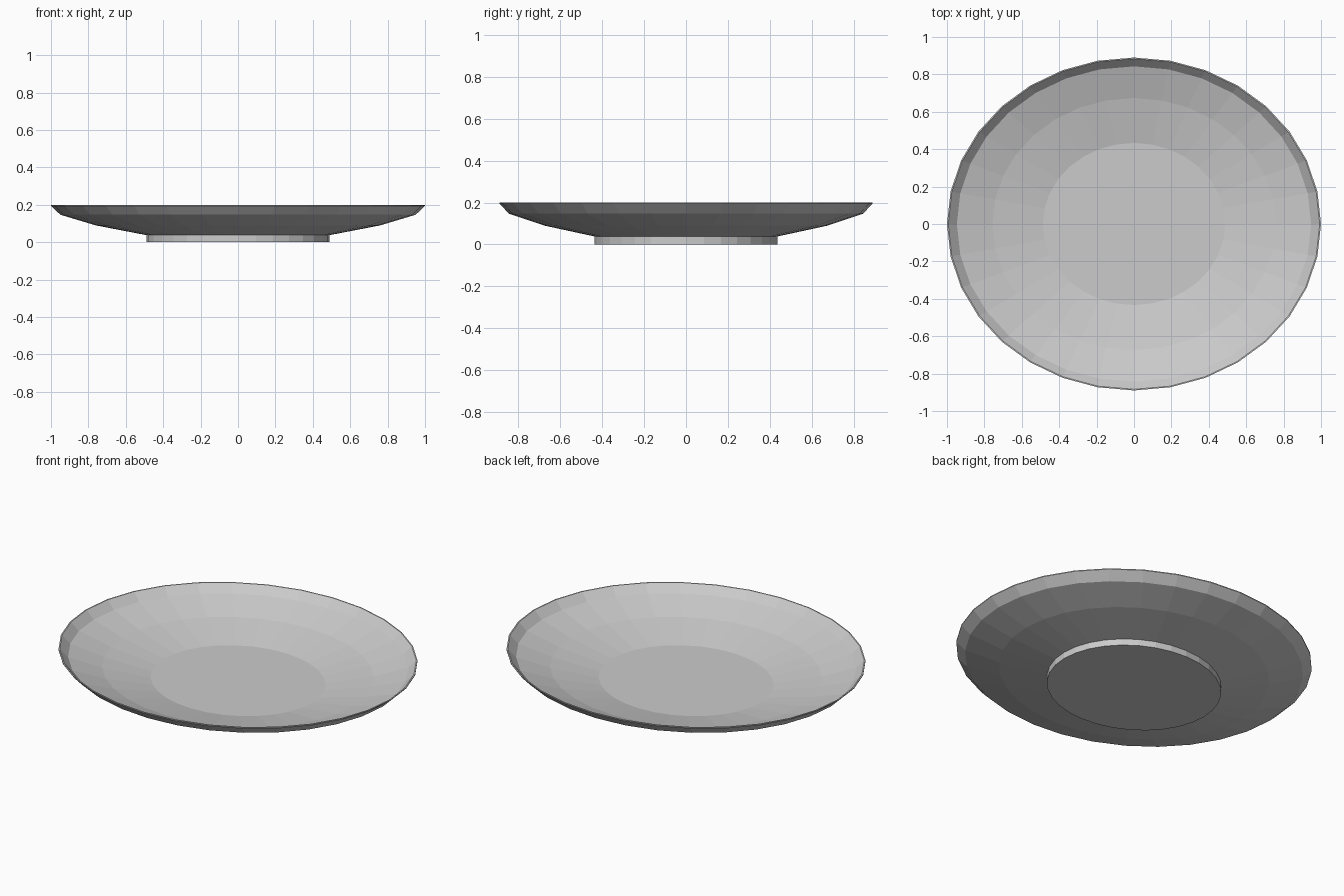
import bpy, bmesh, math

if "Cube" in bpy.data.objects:
    bpy.data.objects.remove(bpy.data.objects["Cube"])

SIDES = 32
Y_SCALE = 0.89  # the plate is slightly oval


def lathe(name, profile):
    """Revolve (radius, z) points into a closed, flat-capped oval solid."""
    bm = bmesh.new()
    rings = []
    for r, z in profile:
        ring = []
        for i in range(SIDES):
            a = 2 * math.pi * i / SIDES
            ring.append(bm.verts.new((r * math.cos(a), r * Y_SCALE * math.sin(a), z)))
        rings.append(ring)
    for lower, upper in zip(rings, rings[1:]):
        for i in range(SIDES):
            j = (i + 1) % SIDES
            bm.faces.new((lower[i], lower[j], upper[j], upper[i]))
    bm.faces.new(rings[0][::-1])
    bm.faces.new(rings[-1])
    bmesh.ops.recalc_face_normals(bm, faces=bm.faces)
    mesh = bpy.data.meshes.new(name)
    bm.to_mesh(mesh)
    bm.free()
    obj = bpy.data.objects.new(name, mesh)
    bpy.context.collection.objects.link(obj)
    return obj


# Plate: foot, flared underside, thin lip, then the inner dish down to the well
lathe("plate", [
    (0.49, 0.0), (0.49, 0.038), (0.76, 0.09), (0.95, 0.147), (1.0, 0.195),
    (1.0, 0.2), (0.993, 0.2),
    (0.947, 0.155), (0.757, 0.098), (0.487, 0.046),
])
